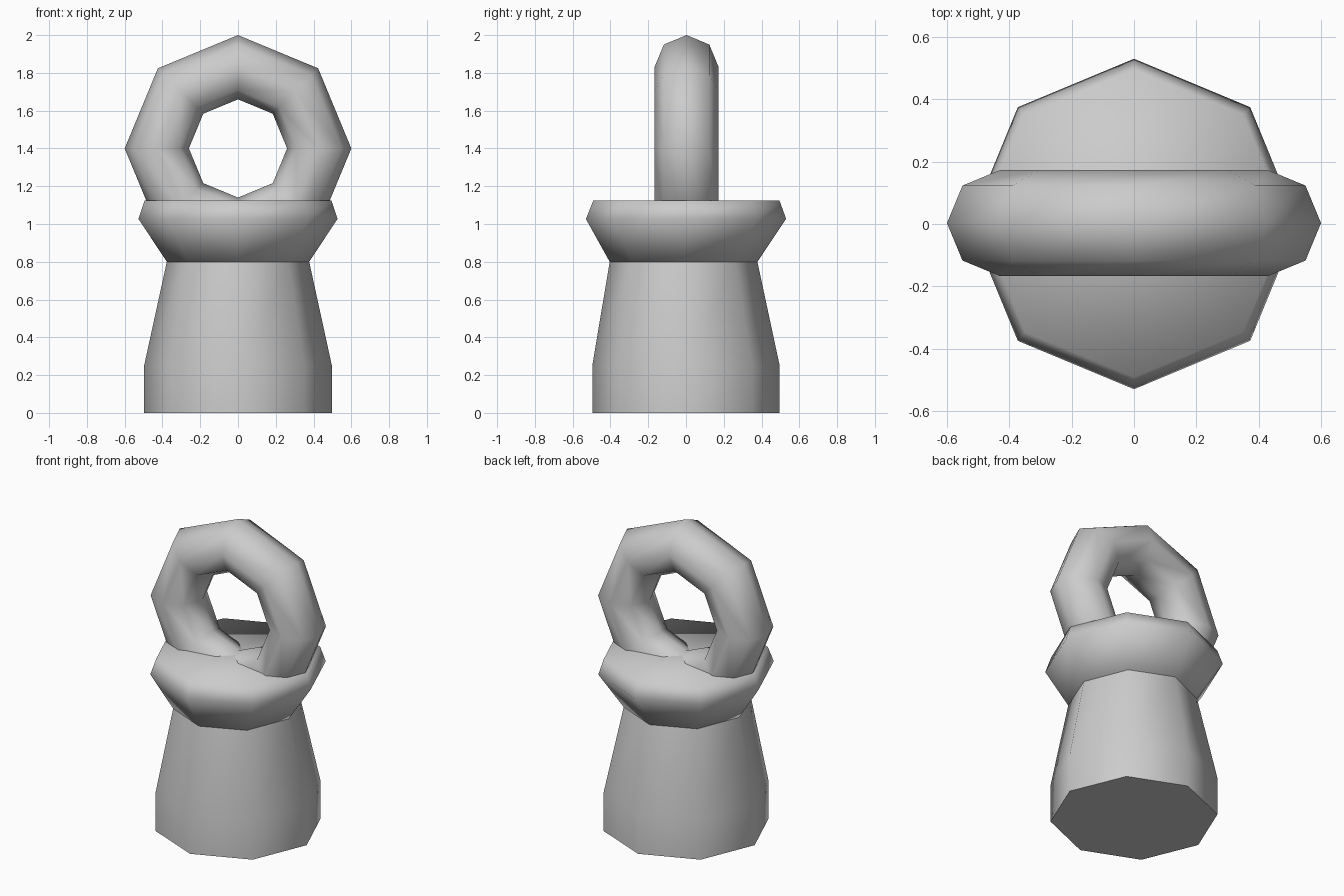
import bpy, bmesh
from math import cos, sin, pi, radians

if "Cube" in bpy.data.objects:
    bpy.data.objects.remove(bpy.data.objects["Cube"])

SIDES = 8


def finish(name, bm, angle):
    bmesh.ops.recalc_face_normals(bm, faces=bm.faces)
    me = bpy.data.meshes.new(name)
    bm.to_mesh(me)
    bm.free()
    obj = bpy.data.objects.new(name, me)
    bpy.context.collection.objects.link(obj)
    me.shade_smooth()
    me.set_sharp_from_angle(angle=radians(angle))
    return obj


def lathe(name, profile, angle):
    """Eight-sided closed solid from (x radius, y radius, y shift, z) rings."""
    bm = bmesh.new()
    rings = []
    for rx, ry, dy, z in profile:
        rings.append([bm.verts.new((rx * cos(2 * pi * i / SIDES),
                                    ry * sin(2 * pi * i / SIDES) + dy, z))
                      for i in range(SIDES)])
    for a, b in zip(rings, rings[1:]):
        for i in range(SIDES):
            j = (i + 1) % SIDES
            bm.faces.new((a[i], a[j], b[j], b[i]))
    bm.faces.new(rings[0][::-1])
    bm.faces.new(rings[-1])
    return finish(name, bm, angle)


# The waist ring is shared by the base and the collar, set slightly forward
waist = (0.377, 0.391, -0.013, 0.80)

# Tapered base
lathe("base", [(0.497, 0.496, 0, 0), (0.497, 0.496, 0, 0.25), waist], 60)

# Flared collar with a softened upper rim
lathe("collar", [waist, (0.527, 0.53, 0, 1.027), (0.495, 0.493, 0.002, 1.124)], 85)

# Upright ring handle, partly sunk into the collar
bpy.ops.mesh.primitive_torus_add(
    major_segments=SIDES, minor_segments=8, major_radius=0.43,
    minor_radius=0.17, location=(0, 0.003, 1.4), rotation=(pi / 2, 0, 0))
ring = bpy.context.object
ring.name = "ring_handle"
ring.data.shade_smooth()
